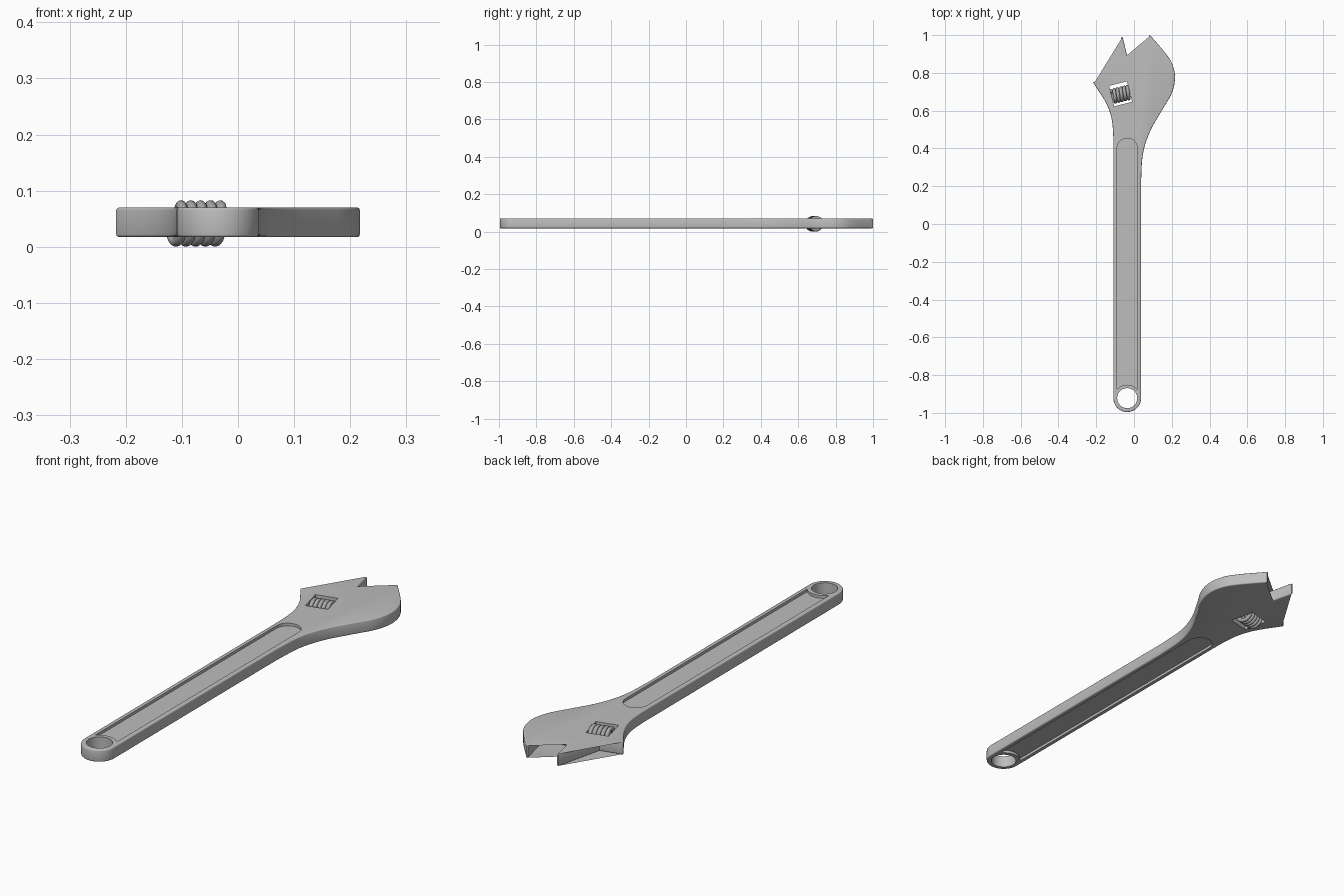
import bpy, bmesh, math
from mathutils import Vector, Matrix

if "Cube" in bpy.data.objects:
    bpy.data.objects.remove(bpy.data.objects["Cube"], do_unlink=True)

BOTTOM, TOP = 0.017, 0.07
MID = (BOTTOM + TOP) / 2
HOLE = (-0.036, -0.922)           # hanging hole centre
WINDOW = (-0.071, 0.689)          # worm window centre
TILT = math.radians(14)           # head angle


def material(name, rgb):
    m = bpy.data.materials.new(name)
    m.use_nodes = True
    m.diffuse_color = (*rgb, 1)
    bsdf = m.node_tree.nodes["Principled BSDF"]
    bsdf.inputs["Base Color"].default_value = (*rgb, 1)
    bsdf.inputs["Roughness"].default_value = 0.5
    return m


steel = material("steel grey", (0.52, 0.51, 0.51))
worm_steel = material("worm steel", (0.4, 0.4, 0.4))


def arc(c, r, a0, a1, n):
    return [(c[0] + r * math.cos(math.radians(a0 + (a1 - a0) * i / n)),
             c[1] + r * math.sin(math.radians(a0 + (a1 - a0) * i / n))) for i in range(n + 1)]


def smooth(pts, n=5):
    """Catmull-Rom curve through the points."""
    p = [Vector(q) for q in pts]
    p = [2 * p[0] - p[1]] + p + [2 * p[-1] - p[-2]]
    out = []
    for a, b, c, d in zip(p, p[1:], p[2:], p[3:]):
        for i in range(n):
            t = i / n
            out.append(tuple(0.5 * (2 * b + (c - a) * t + (2 * a - 5 * b + 4 * c - d) * t * t
                                    + (3 * b - a - 3 * c + d) * t ** 3)))
    return out + [tuple(p[-2])]


def prism(name, outline, z0, z1, rim=0.0):
    """Extrude a flat outline, optionally rounding its top and bottom rims."""
    bm = bmesh.new()
    face = bm.faces.new([bm.verts.new((x, y, z0)) for x, y in outline])
    ext = bmesh.ops.extrude_face_region(bm, geom=[face])["geom"]
    bmesh.ops.translate(bm, vec=(0, 0, z1 - z0), verts=[g for g in ext if isinstance(g, bmesh.types.BMVert)])
    bmesh.ops.recalc_face_normals(bm, faces=bm.faces)
    if rim:
        edges = [e for e in bm.edges if abs(e.verts[0].co.z - e.verts[1].co.z) < 1e-6]
        bmesh.ops.bevel(bm, geom=edges, offset=rim, segments=3, profile=0.5, affect='EDGES')
    mesh = bpy.data.meshes.new(name)
    bm.to_mesh(mesh)
    bm.free()
    ob = bpy.data.objects.new(name, mesh)
    bpy.context.collection.objects.link(ob)
    return ob


def activate(ob):
    bpy.ops.object.select_all(action='DESELECT')
    ob.select_set(True)
    bpy.context.view_layer.objects.active = ob


def cut(target, cutter):
    cutter.hide_render = True
    mod = target.modifiers.new("cut", 'BOOLEAN')
    mod.operation, mod.solver, mod.object = 'DIFFERENCE', 'EXACT', cutter
    activate(target)
    bpy.ops.object.modifier_apply(modifier=mod.name)
    bpy.data.objects.remove(cutter, do_unlink=True)


# Body outline, counter-clockwise from the rounded handle end
right_side = smooth([(0.037, 0.22), (0.047, 0.37), (0.085, 0.49), (0.15, 0.605), (0.198, 0.688),
                     (0.217, 0.767), (0.206, 0.838), (0.17, 0.9), (0.085, 1.0)])
throat = [(0.079, 0.998), (0.115, 0.85), (0.114, 0.839), (0.105, 0.832),
          (-0.001, 0.806), (-0.011, 0.808), (-0.019, 0.818)]
slide_jaw = [(-0.060, 0.99), (-0.066, 0.99), (-0.118, 0.775), (-0.217, 0.751)]
left_side = smooth([(-0.215, 0.746), (-0.15, 0.645), (-0.119, 0.56), (-0.110, 0.47), (-0.109, 0.4)])
outline = arc(HOLE, 0.0735, 180, 360, 24) + right_side + throat + slide_jaw + left_side
body = prism("wrench_body", outline, BOTTOM, TOP, rim=0.005)
body.data.materials.append(steel)

# Hanging hole
cut(body, prism("hole_cutter", arc(HOLE, 0.053, 0, 352.5, 47), -0.1, 0.2))

# Tilted window for the worm
rot = Matrix.Rotation(TILT, 2)
corners = [(-0.049, -0.056), (0.049, -0.056), (0.049, 0.056), (-0.049, 0.056)]
cut(body, prism("window_cutter", [tuple(rot @ Vector(c) + Vector(WINDOW)) for c in corners], -0.1, 0.2))

# Long grip recess on both faces, with a concave end around the hole
recess = arc((-0.036, 0.40), 0.054, 0, 180, 20) + arc(HOLE, 0.071, 139.6, 40.4, 14)
DEPTH = 0.012
cut(body, prism("upper_recess_cutter", recess, TOP - DEPTH, 0.2))
cut(body, prism("lower_recess_cutter", recess, -0.1, BOTTOM + DEPTH))
activate(body)
bpy.ops.object.shade_smooth_by_angle(angle=math.radians(35))

# Worm: a helical coil lying along the tilted window
TURNS, STEPS, RADIUS, WIRE = 5, 28, 0.0325, 0.009
LENGTH = 0.09
curve = bpy.data.curves.new("worm_screw", 'CURVE')
curve.dimensions = '3D'
curve.bevel_depth, curve.bevel_resolution, curve.use_fill_caps = WIRE, 3, True
spline = curve.splines.new('POLY')
count = TURNS * STEPS + 1
spline.points.add(count - 1)
for i, pt in enumerate(spline.points):
    a = 2 * math.pi * i / STEPS
    pt.co = (LENGTH * (i / (count - 1) - 0.5), RADIUS * math.cos(a), -RADIUS * math.sin(a), 1)
worm = bpy.data.objects.new("worm_screw", curve)
bpy.context.collection.objects.link(worm)
worm.location = (WINDOW[0], WINDOW[1] - 0.003, 0.0415)
worm.rotation_euler.z = TILT
activate(worm)
bpy.ops.object.convert(target='MESH')
worm = bpy.context.object
worm.data.materials.clear()
worm.data.materials.append(worm_steel)
bpy.ops.object.shade_smooth_by_angle(angle=math.radians(50))
